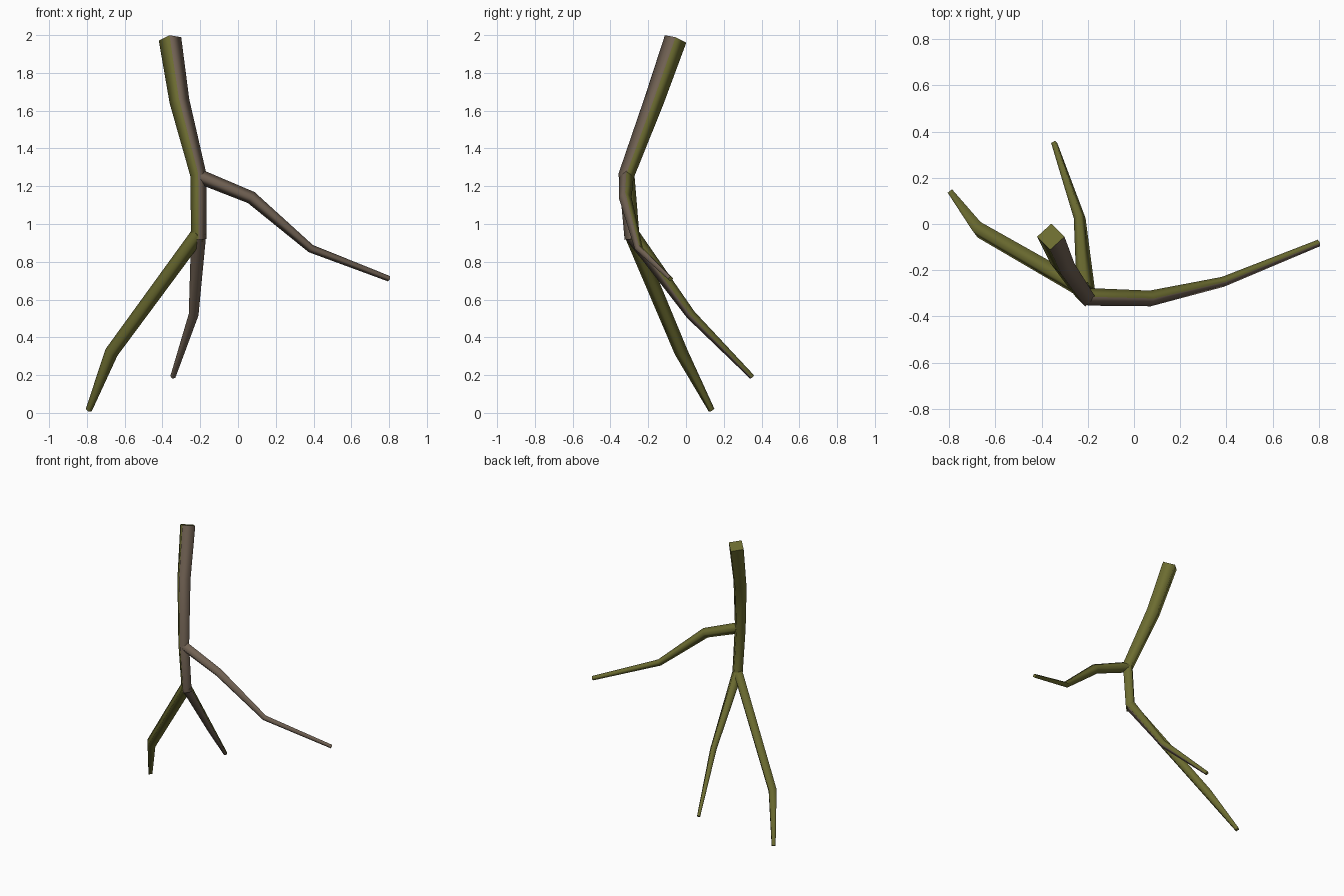
import bpy, bmesh, math
from mathutils import Vector

if "Cube" in bpy.data.objects:
    bpy.data.objects.remove(bpy.data.objects["Cube"])


def material(name, rgb):
    m = bpy.data.materials.new(name)
    m.diffuse_color = (*rgb, 1)
    m.use_nodes = True
    m.node_tree.nodes["Principled BSDF"].inputs["Base Color"].default_value = m.diffuse_color
    return m


olive = material("olive moss", (0.15, 0.15, 0.03))
brown = material("brown bark", (0.17, 0.125, 0.09))


def limb(name, path, bare_dir, limit):
    """Four-sided tapering tube through (x, y, z, radius) points.
    Faces looking along bare_dir show bark, the rest is moss."""
    pts = [Vector(p[:3]) for p in path]
    bm = bmesh.new()
    rings = []
    for i, p in enumerate(pts):
        a = (p - pts[i - 1]).normalized() if i else Vector()
        b = (pts[i + 1] - p).normalized() if i < len(pts) - 1 else Vector()
        d = (a + b).normalized()
        u = Vector((0, -1, 0))
        u = (u - d * u.dot(d)).normalized()
        v = d.cross(u)
        r = path[i][3]
        rings.append([bm.verts.new(p + r * (u * math.cos(k * math.pi / 2) + v * math.sin(k * math.pi / 2)))
                      for k in range(4)])
    sides = []
    for lo, hi in zip(rings, rings[1:]):
        for k in range(4):
            sides.append(bm.faces.new((lo[k], lo[(k + 1) % 4], hi[(k + 1) % 4], hi[k])))
    caps = [bm.faces.new(rings[0][::-1]), bm.faces.new(rings[-1])]
    bmesh.ops.recalc_face_normals(bm, faces=bm.faces)
    bare = Vector(bare_dir).normalized()
    for f in sides:
        f.smooth = True
        f.material_index = int(f.normal.dot(bare) > limit)
    me = bpy.data.meshes.new(name)
    bm.to_mesh(me)
    bm.free()
    me.materials.append(olive)
    me.materials.append(brown)
    ob = bpy.data.objects.new(name, me)
    bpy.context.collection.objects.link(ob)
    # keep the end caps crisp
    for e in me.edges:
        if e.vertices[0] // 4 == e.vertices[1] // 4 and e.vertices[0] // 4 in (0, len(pts) - 1):
            e.use_edge_sharp = True
    return ob


# Main stem
limb("stem", [(-0.36, -0.055, 1.98, 0.06), (-0.31, -0.17, 1.65, 0.053),
              (-0.21, -0.315, 1.26, 0.043), (-0.208, -0.285, 0.92, 0.04)], (1, -1, 0), 0.6)
# Long side branch
limb("side_branch", [(-0.2, -0.315, 1.25, 0.038), (0.07, -0.322, 1.14, 0.034),
                     (0.385, -0.25, 0.87, 0.022), (0.8, -0.082, 0.71, 0.015)], (0, -1, 0), 0.4)
# Lower forks
limb("left_fork", [(-0.208, -0.29, 0.95, 0.04), (-0.67, -0.025, 0.32, 0.036),
                   (-0.79, 0.135, 0.015, 0.017)], (1, 0, 0), 2)
limb("back_fork", [(-0.208, -0.29, 0.95, 0.04), (-0.235, 0.025, 0.52, 0.026),
                   (-0.345, 0.35, 0.19, 0.014)], (0, -1, -0.3), 0.4)
